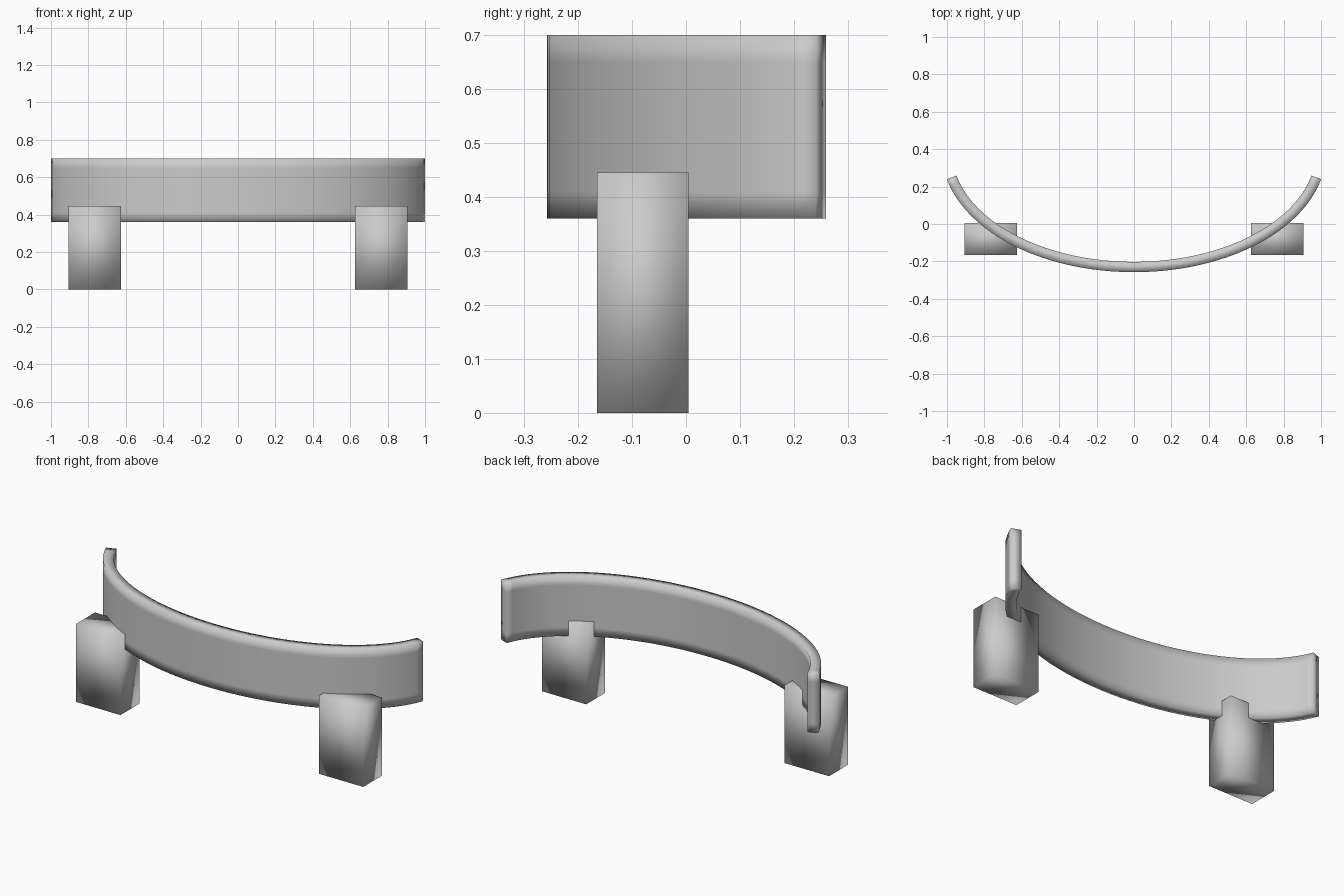
import bpy, bmesh, math

if "Cube" in bpy.data.objects:
    bpy.data.objects.remove(bpy.data.objects["Cube"])

grey = bpy.data.materials.new("light_grey")
grey.diffuse_color = (0.6, 0.6, 0.6, 1)
grey.use_nodes = True
grey.node_tree.nodes["Principled BSDF"].inputs["Base Color"].default_value = grey.diffuse_color


def finish(bm, name):
    bmesh.ops.recalc_face_normals(bm, faces=bm.faces)
    mesh = bpy.data.meshes.new(name)
    bm.to_mesh(mesh)
    bm.free()
    mesh.materials.append(grey)
    mesh.polygons.foreach_set("use_smooth", [True] * len(mesh.polygons))
    obj = bpy.data.objects.new(name, mesh)
    bpy.context.collection.objects.link(obj)
    return obj


# Curved band: a closed section swept along an elliptical arc,
# with support loops close to the top, bottom and ends
A, B, HALF, T_END, SEGS = 1.0, 0.617, 0.0275, 1.346, 48
HEIGHTS = [0.36, 0.41, 0.65, 0.70]
section = [(HALF, z) for z in HEIGHTS] + [(-HALF, z) for z in reversed(HEIGHTS)]

bm = bmesh.new()
rings = []
for i in range(SEGS + 1):
    t = T_END * (2 * i / SEGS - 1)
    nx, ny = B * math.sin(t), -A * math.cos(t)
    length = math.hypot(nx, ny)
    x, y = A * math.sin(t), 0.387 - B * math.cos(t)
    rings.append([bm.verts.new((x + nx / length * d, y + ny / length * d, z))
                  for d, z in section])
n = len(section)
for r0, r1 in zip(rings, rings[1:]):
    for k in range(n):
        bm.faces.new((r0[k], r0[(k + 1) % n], r1[(k + 1) % n], r1[k]))
for ring in (rings[0], rings[-1]):
    for k in range(3):
        bm.faces.new((ring[k], ring[k + 1], ring[n - 2 - k], ring[n - 1 - k]))
finish(bm, "curved_band")

# Two soft-shaded block feet
for side, name in ((-1, "left_foot"), (1, "right_foot")):
    bm = bmesh.new()
    bmesh.ops.create_cube(bm, size=1)
    for v in bm.verts:
        v.co = (side * 0.766 + v.co.x * 0.28,
                -0.08 + v.co.y * 0.17,
                (v.co.z + 0.5) * 0.445)
    finish(bm, name)
